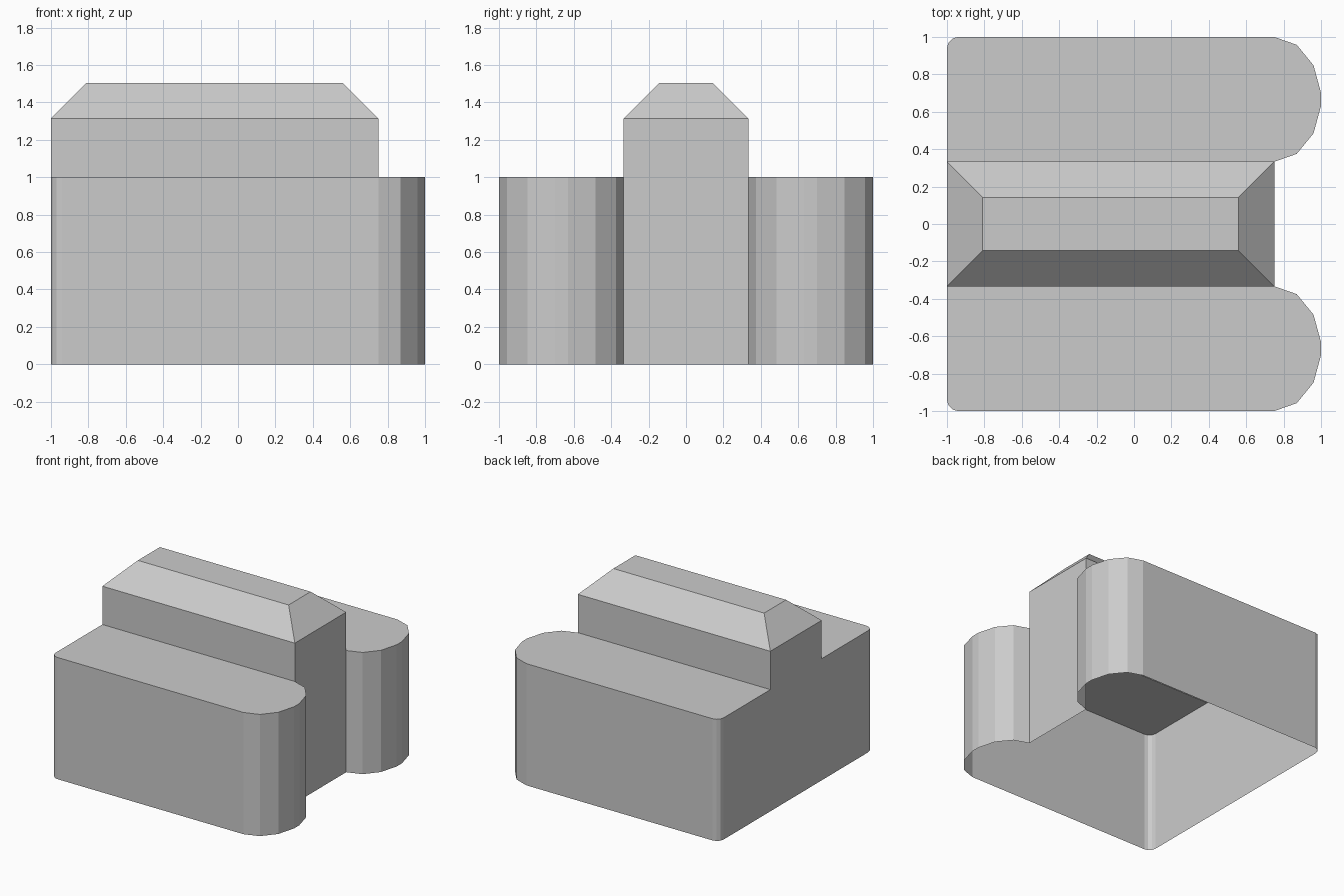
import bpy
import bmesh
import math

cube = bpy.data.objects.get("Cube")
if cube:
    bpy.data.objects.remove(cube, do_unlink=True)

BACK, FRONT, HALF_RIDGE = -1.0, 0.75, 0.333
DECK, EAVE, TOP, BEVEL = 1.0, 1.315, 1.505, 0.19

grey = bpy.data.materials.new("plain grey")
grey.use_nodes = True
colour = (0.6, 0.6, 0.6, 1)
grey.diffuse_color = colour
grey.node_tree.nodes["Principled BSDF"].inputs["Base Color"].default_value = colour

bm = bmesh.new()


def ring(points, z):
    return [bm.verts.new((x, y, z)) for x, y in points]


def bridge(low, high, sides):
    for i in sides:
        j = (i + 1) % len(low)
        bm.faces.new((low[i], low[j], high[j], high[i]))


def rectangle(inset):
    x0, x1, y = BACK + inset, FRONT - inset, HALF_RIDGE - inset
    return [(x0, -y), (x1, -y), (x1, y), (x0, y)]


# Side blocks: faceted round nose at one end, small rounded corner at the other
nose = [(FRONT, HALF_RIDGE), (0.87, 0.375), (0.96, 0.485), (1, 0.632),
        (1, 0.701), (0.96, 0.848), (0.87, 0.958), (FRONT, 1)]
r = 0.06
corner = [(BACK + r - r * math.sin(a), 1 - r + r * math.cos(a))
          for a in (math.radians(30 * k) for k in range(4))]
outline = nose + corner + [(BACK, HALF_RIDGE)]
for side in (1, -1):
    points = [(x, y * side) for x, y in outline]
    base, deck = ring(points, 0), ring(points, DECK)
    bridge(base, deck, range(len(points) - 1))
    bm.faces.new(deck)

# Central ridge: end walls reach the ground, long walls start at the decks
rings = [ring(rectangle(0), z) for z in (0, DECK, EAVE)]
rings.append(ring(rectangle(BEVEL), TOP))
bridge(rings[0], rings[1], (1, 3))
bridge(rings[1], rings[2], range(4))
bridge(rings[2], rings[3], range(4))
bm.faces.new(rings[3])

# Weld into one open-bottomed shell and join coplanar faces
bmesh.ops.remove_doubles(bm, verts=bm.verts[:], dist=0.0005)
bmesh.ops.recalc_face_normals(bm, faces=bm.faces[:])
bmesh.ops.dissolve_limit(bm, angle_limit=math.radians(1),
                         verts=bm.verts[:], edges=bm.edges[:])

mesh = bpy.data.meshes.new("ridged_block_shell")
bm.to_mesh(mesh)
bm.free()
mesh.materials.append(grey)
shell = bpy.data.objects.new("ridged_block_shell", mesh)
bpy.context.collection.objects.link(shell)
